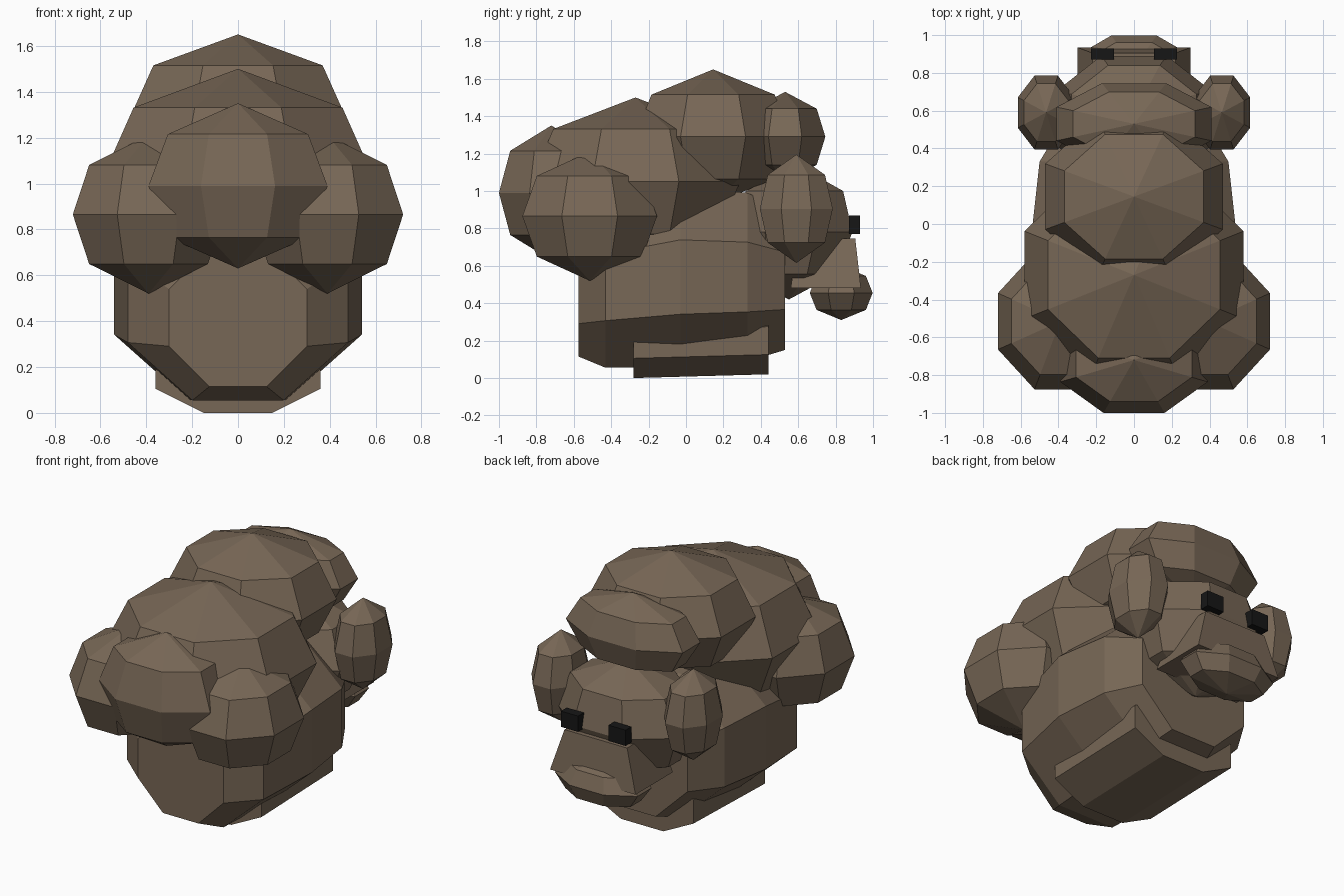
import bpy, bmesh
from math import cos, sin, pi
from mathutils import Vector

cube = bpy.data.objects.get("Cube")
if cube:
    bpy.data.objects.remove(cube, do_unlink=True)


def material(name, colour):
    mat = bpy.data.materials.new(name)
    mat.use_nodes = True
    mat.diffuse_color = colour
    mat.node_tree.nodes["Principled BSDF"].inputs["Base Color"].default_value = colour
    return mat


brown = material("brown wool", (0.185, 0.135, 0.092, 1))
black = material("black eye", (0.008, 0.008, 0.008, 1))
SIDES = 8


def finish(name, bm, mat):
    bmesh.ops.remove_doubles(bm, verts=bm.verts, dist=0.0005)
    bmesh.ops.recalc_face_normals(bm, faces=bm.faces)
    mesh = bpy.data.meshes.new(name)
    bm.to_mesh(mesh)
    bm.free()
    mesh.materials.append(mat)
    obj = bpy.data.objects.new(name, mesh)
    bpy.context.collection.objects.link(obj)
    return obj


def loft(name, stations, u, v, mat=brown):
    """Join eight-sided rings (centre, u radius, v radius); radii reach the flat sides."""
    bm = bmesh.new()
    rings = []
    for centre, ru, rv in stations:
        ring = []
        for i in range(SIDES):
            a = (i + 0.5) * 2 * pi / SIDES
            k = 1 / cos(pi / SIDES)
            ring.append(bm.verts.new(Vector(centre) + k * (u * ru * cos(a) + v * rv * sin(a))))
        rings.append(ring)
    for low, high in zip(rings, rings[1:]):
        for i in range(SIDES):
            j = (i + 1) % SIDES
            bm.faces.new((low[i], low[j], high[j], high[i]))
    bm.faces.new(rings[0])
    bm.faces.new(rings[-1])
    bmesh.ops.dissolve_degenerate(bm, dist=0.0005, edges=bm.edges)
    return finish(name, bm, mat)


X, Y, Z = Vector((1, 0, 0)), Vector((0, 1, 0)), Vector((0, 0, 1))


def puff(name, centre, size):
    """Faceted ball with upright poles and three rings."""
    profile = [(-1, 0.0004), (-0.625, 0.785), (0, 1), (0.625, 0.785), (1, 0.0004)]
    rx, ry, rz = size
    loft(name, [(Vector(centre) + Z * rz * h, rx * r, ry * r) for h, r in profile], X, Y)


def block(name, bottom, top, mat):
    """Tapered block from two (x0, x1, y0, y1, z) rectangles."""
    bm = bmesh.new()
    for x0, x1, y0, y1, z in (bottom, top):
        for x in (x0, x1):
            for y in (y0, y1):
                bm.verts.new((x, y, z))
    bmesh.ops.convex_hull(bm, input=bm.verts)
    bmesh.ops.dissolve_limit(bm, angle_limit=0.02, verts=bm.verts, edges=bm.edges)
    return finish(name, bm, mat)


# Body barrel and belly
body = [(-0.575, 0.415, 0.30, 0.30), (-0.43, 0.485, 0.48, 0.43), (-0.03, 0.54, 0.54, 0.48),
        (0.33, 0.54, 0.50, 0.45), (0.53, 0.52, 0.38, 0.37)]
loft("body", [((0, y, z), rx, rz) for y, z, rx, rz in body], X, Z)
loft("belly", [((0, -0.28, 0.18), 0.36, 0.18), ((0, 0.44, 0.20), 0.36, 0.18)], X, Z)

# Wool along the back, crown and rump
puff("back_wool", (0, -0.27, 1.05), (0.58, 0.56, 0.45))
puff("crown_wool", (0, 0.145, 1.29), (0.47, 0.42, 0.36))
puff("forehead_wool", (0, 0.53, 1.29), (0.41, 0.215, 0.24))
puff("rump_wool", (0, -0.72, 0.99), (0.39, 0.28, 0.36))

# Head, muzzle and chin
head = [(0.55, 0.42, 0.0004, 0.0004), (0.54, 0.555, 0.33, 0.26), (0.56, 0.78, 0.42, 0.33),
        (0.58, 1.0, 0.33, 0.26), (0.59, 1.14, 0.0004, 0.0004)]
loft("head", [((0, y, z), rx, ry) for y, z, rx, ry in head], X, Y)
block("muzzle", (-0.30, 0.30, 0.56, 0.935, 0.482), (-0.22, 0.22, 0.60, 0.905, 0.745), brown)
puff("chin", (0, 0.83, 0.455), (0.29, 0.168, 0.145))

# Paired parts
for side, s in (("left", 1), ("right", -1)):
    puff(side + "_hip_wool", (s * 0.39, -0.515, 0.865), (0.33, 0.36, 0.345))
    puff(side + "_ear", (s * 0.465, 0.59, 0.905), (0.15, 0.195, 0.29))
    rect = (s * 0.107, s * 0.227, 0.872, 0.93)
    block(side + "_eye", rect + (0.77,), rect + (0.87,), black)
